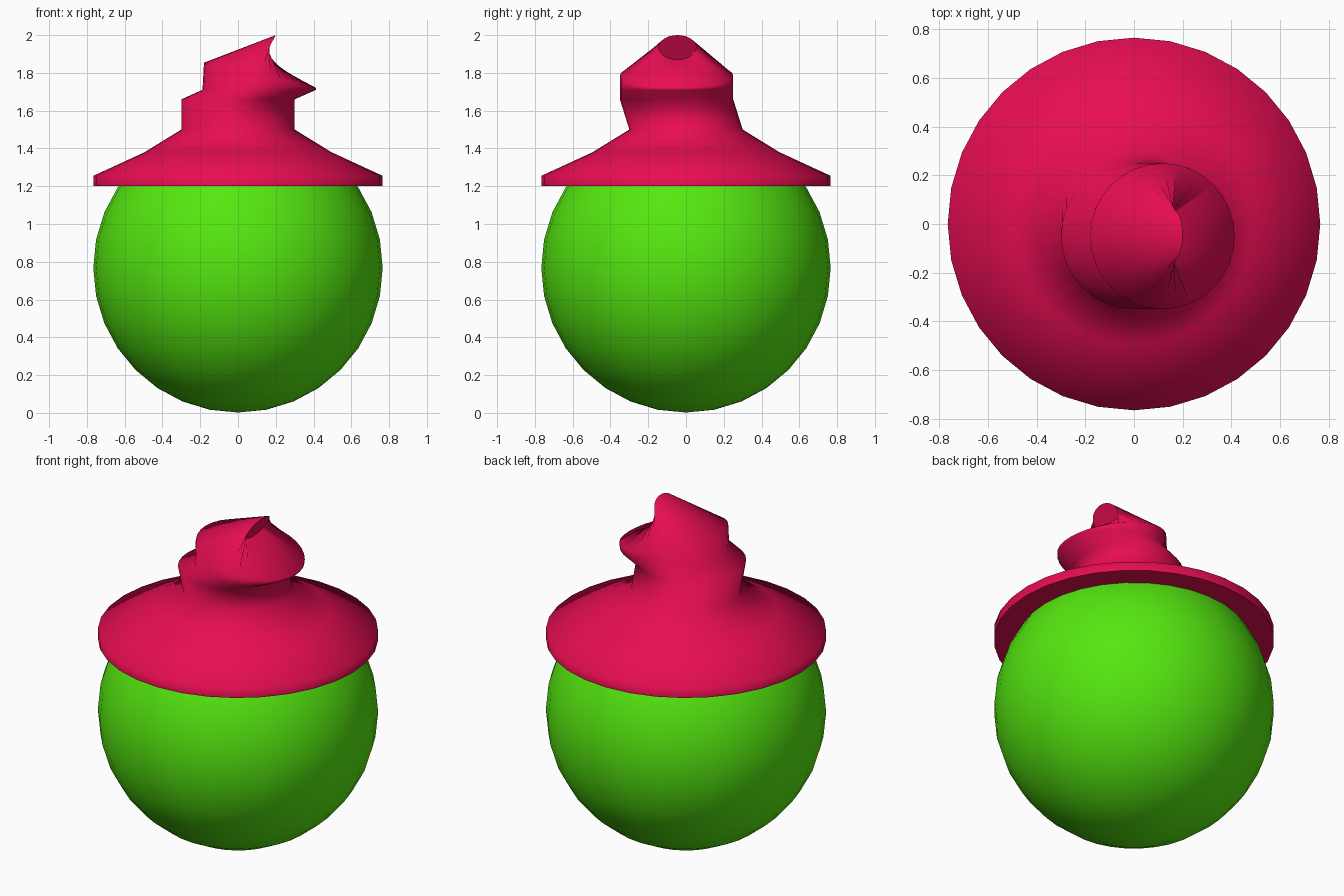
import bpy, bmesh, math
from mathutils import Vector

if "Cube" in bpy.data.objects:
    bpy.data.objects.remove(bpy.data.objects["Cube"])

SEG = 32


def material(name, rgb):
    m = bpy.data.materials.new(name)
    m.diffuse_color = (*rgb, 1)
    m.use_nodes = True
    m.node_tree.nodes["Principled BSDF"].inputs["Base Color"].default_value = m.diffuse_color
    return m


def finish(name, bm, mat, angle):
    bmesh.ops.recalc_face_normals(bm, faces=bm.faces[:])
    me = bpy.data.meshes.new(name)
    bm.to_mesh(me)
    bm.free()
    me.materials.append(mat)
    ob = bpy.data.objects.new(name, me)
    bpy.context.collection.objects.link(ob)
    bpy.ops.object.select_all(action='DESELECT')
    ob.select_set(True)
    bpy.context.view_layer.objects.active = ob
    bpy.ops.object.shade_smooth_by_angle(angle=math.radians(angle))
    return ob


green = material("bright green", (0.09, 0.8, 0.005))
pink = material("crimson pink", (0.8, 0.004, 0.085))

# Round body
bm = bmesh.new()
bmesh.ops.create_uvsphere(bm, u_segments=SEG, v_segments=16, radius=0.766)
bmesh.ops.translate(bm, verts=bm.verts[:], vec=(0, 0, 0.768))
finish("body", bm, green, 60)

# Crooked hat: lofted rings of (centre, offset of the +x point, y radius)
rings = [
    ((0, 0, 1.20), (0.766, 0, 0), 0.766),               # brim bottom
    ((0, 0, 1.255), (0.766, 0, 0), 0.766),              # brim top
    ((0, 0, 1.38), (0.495, 0, 0), 0.495),               # slope
    ((0, 0, 1.50), (0.30, 0, 0), 0.30),                 # crown base
    ((0, -0.05, 1.66), (0.30, 0, 0), 0.30),             # first fold
    ((0.112, -0.05, 1.71), (0.30, 0, 0), 0.30),         # second fold
    ((0.117, -0.05, 1.787), (0.297, 0, -0.067), 0.30),  # tilted fold
    ((0.165, -0.045, 1.935), (-0.035, 0, -0.065), 0.10),  # folded-over tip
]
bm = bmesh.new()
loops = []
for c, u, ry in rings:
    loop = []
    for i in range(SEG):
        a = 2 * math.pi * i / SEG
        loop.append(bm.verts.new(Vector(c) + Vector(u) * math.cos(a)
                                 + Vector((0, ry * math.sin(a), 0))))
    loops.append(loop)
for lo, hi in zip(loops, loops[1:]):
    for i in range(SEG):
        j = (i + 1) % SEG
        bm.faces.new((lo[i], lo[j], hi[j], hi[i]))
bm.faces.new(loops[0][::-1])
bm.faces.new(loops[-1])
finish("hat", bm, pink, 80)
